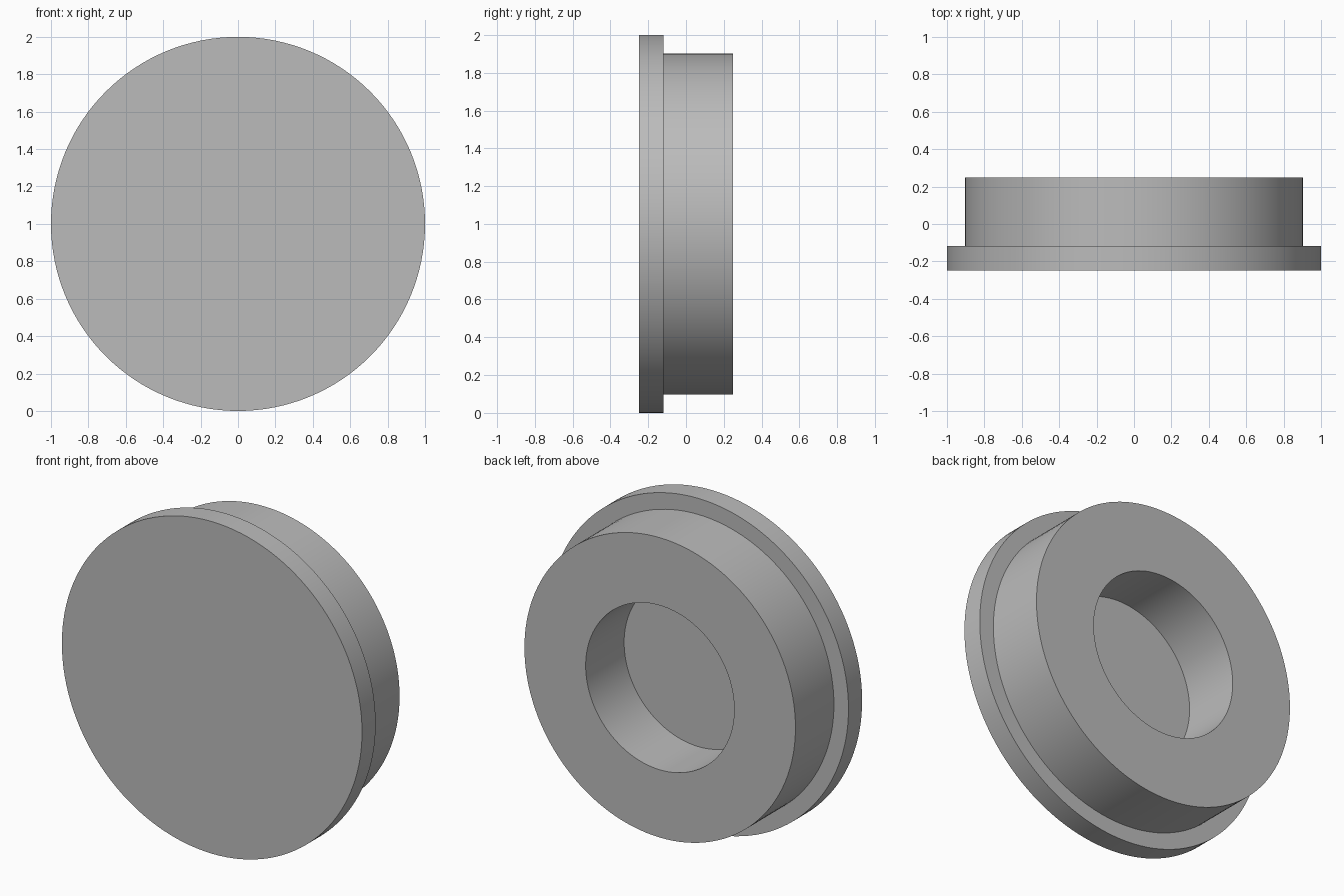
import bpy
import bmesh
import math
from mathutils import Matrix

cube = bpy.data.objects.get("Cube")
if cube:
    bpy.data.objects.remove(cube, do_unlink=True)

SEGMENTS = 128
FRONT, STEP, BACK = -0.248, -0.118, 0.248
FLANGE_R, COLLAR_R, HOLE_R = 1.0, 0.903, 0.495

grey = bpy.data.materials.new("plain grey")
grey.use_nodes = True
colour = (0.5, 0.5, 0.5, 1)
grey.diffuse_color = colour
grey.node_tree.nodes["Principled BSDF"].inputs["Base Color"].default_value = colour


def turned_part(name, profile):
    """Turn a (radius, y) profile around the y axis; radius 0 closes the centre."""
    bm = bmesh.new()
    verts = [bm.verts.new((r, y, 0)) for r, y in profile]
    edges = [bm.edges.new(pair) for pair in zip(verts, verts[1:])]
    bmesh.ops.spin(bm, geom=verts + edges, cent=(0, 0, 0), axis=(0, 1, 0),
                   angle=math.tau, steps=SEGMENTS, use_duplicate=False)
    bmesh.ops.remove_doubles(bm, verts=bm.verts[:], dist=0.0001)
    bmesh.ops.recalc_face_normals(bm, faces=bm.faces[:])
    bmesh.ops.transform(bm, matrix=Matrix.Translation((0, 0, FLANGE_R)), verts=bm.verts[:])
    mesh = bpy.data.meshes.new(name)
    bm.to_mesh(mesh)
    bm.free()
    mesh.materials.append(grey)
    obj = bpy.data.objects.new(name, mesh)
    bpy.context.collection.objects.link(obj)
    bpy.ops.object.select_all(action="DESELECT")
    obj.select_set(True)
    bpy.context.view_layer.objects.active = obj
    bpy.ops.object.shade_smooth_by_angle(angle=math.radians(30))
    return obj


# Stepped plug: solid front flange, narrower collar and blind round recess
turned_part("stepped_plug", [
    (0, FRONT), (FLANGE_R, FRONT), (FLANGE_R, STEP), (COLLAR_R, STEP),
    (COLLAR_R, BACK), (HOLE_R, BACK), (HOLE_R, STEP), (0, STEP),
])
